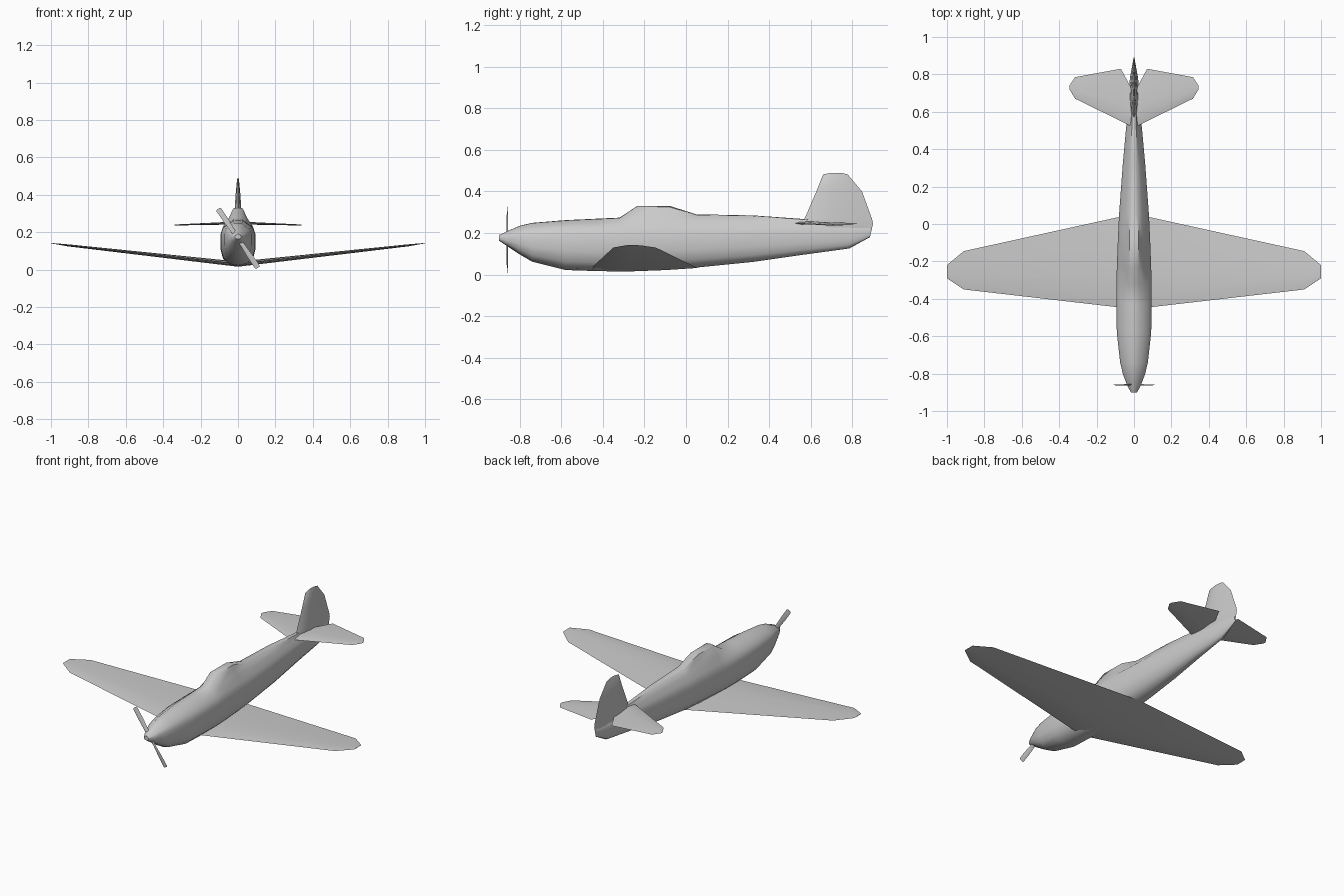
import bpy, bmesh, math
from mathutils import Matrix, Vector

if "Cube" in bpy.data.objects:
    bpy.data.objects.remove(bpy.data.objects["Cube"])


def loft(name, rings, angle=40):
    """Skin a list of equal-length closed rings and cap both ends."""
    bm = bmesh.new()
    rows = [[bm.verts.new(p) for p in ring] for ring in rings]
    n = len(rows[0])
    for a, b in zip(rows, rows[1:]):
        for i in range(n):
            j = (i + 1) % n
            bm.faces.new((a[i], a[j], b[j], b[i]))
    bm.faces.new(rows[0])
    bm.faces.new(rows[-1])
    bmesh.ops.remove_doubles(bm, verts=bm.verts, dist=0.0003)
    bmesh.ops.recalc_face_normals(bm, faces=bm.faces)
    mesh = bpy.data.meshes.new(name)
    bm.to_mesh(mesh)
    bm.free()
    mesh.shade_smooth()
    mesh.set_sharp_from_angle(angle=math.radians(angle))
    obj = bpy.data.objects.new(name, mesh)
    bpy.context.collection.objects.link(obj)
    return obj


def airfoil(front, back, up, down):
    """Thin wing section as (chord position, thickness offset) pairs."""
    c = back - front
    upper = [(front + c * f, up * t) for f, t in ((.12, .7), (.35, 1), (.7, .6))]
    lower = [(front + c * f, -down * t) for f, t in ((.7, .6), (.35, 1), (.12, .7))]
    return [(front, 0)] + upper + [(back, 0)] + lower


def surface(name, half):
    """Full-span wing from half-span sections: x, front, back, z, up, down."""
    full = [(-s[0],) + s[1:] for s in reversed(half[1:])] + half
    return loft(name, [[(x, y, z + t) for y, t in airfoil(f, b, u, d)]
                       for x, f, b, z, u, d in full])


# Fuselage with spinner and canopy: y, half width, bottom, shoulder, top
stations = [
    (-0.90, .016, .163, .182, .190),
    (-0.865, .036, .140, .190, .207),
    (-0.80, .060, .097, .208, .235),
    (-0.74, .074, .062, .215, .249),
    (-0.58, .092, .022, .225, .262),
    (-0.43, .094, .017, .226, .269),
    (-0.32, .094, .015, .226, .274),
    (-0.235, .092, .017, .226, .331),
    (-0.08, .086, .025, .226, .331),
    (0.05, .080, .034, .226, .290),
    (0.32, .060, .061, .225, .285),
    (0.56, .038, .095, .222, .268),
    (0.78, .022, .125, .215, .248),
    (0.885, .003, .180, .215, .235)]
rings = []
for y, w, zb, zs, zt in stations:
    h, c = zs - zb, zt - zs
    side = [(.5 * w, zb + .05 * h), (.85 * w, zb + .2 * h), (w, zb + .45 * h),
            (w, zb + .82 * h), (.85 * w, zs + .05 * c), (.55 * w, zs + .45 * c),
            (.28 * w, zs + .95 * c)]
    ring = [(0, zb)] + side + [(0, zt)] + [(-x, z) for x, z in reversed(side)]
    rings.append([(x, y, z) for x, z in ring])
loft("fuselage", rings, 50)

# Main wing with dihedral, and tailplane
surface("main_wing", [
    (0, -.455, .055, .032, .011, .017),
    (.91, -.35, -.145, .130, .005, .006),
    (1.0, -.29, -.22, .141, .001, .001)])
surface("tailplane", [
    (0, .515, .70, .248, .008, .008),
    (.07, .55, .83, .246, .008, .006),
    (.315, .67, .785, .239, .003, .003),
    (.345, .72, .74, .238, .001, .001)])

# Fin and rudder: z, front, back, half thickness
fin = [(.125, .775, .785, .002), (.18, .65, .885, .016), (.245, .555, .90, .022),
       (.268, .57, .895, .021), (.40, .627, .847, .013),
       (.482, .66, .778, .005), (.49, .70, .745, .001)]
loft("tail_fin", [[(t, y, z) for y, t in airfoil(f, b, h, h)] for z, f, b, h in fin])

# Two-blade propeller: radius, half width, half thickness, twist in degrees
blade = [(0, .012, .005, 25), (.05, .012, .004, 20), (.12, .015, .003, 12),
         (.182, .015, .002, 6), (.19, .011, .001, 5)]
rings = []
for sign, part in ((-1, reversed(blade[1:])), (1, blade)):
    for r, w, t, twist in part:
        turn = Matrix.Rotation(math.radians(twist * sign), 3, 'Z')
        rings.append([turn @ Vector((x, y, 0)) + Vector((0, 0, r * sign))
                      for x, y in ((-w, 0), (0, t), (w, 0), (0, -t))])
propeller = loft("propeller", rings, 30)
propeller.data.transform(Matrix.Translation((0, -.86, .167)) @
                         Matrix.Rotation(math.radians(-34), 4, 'Y'))
